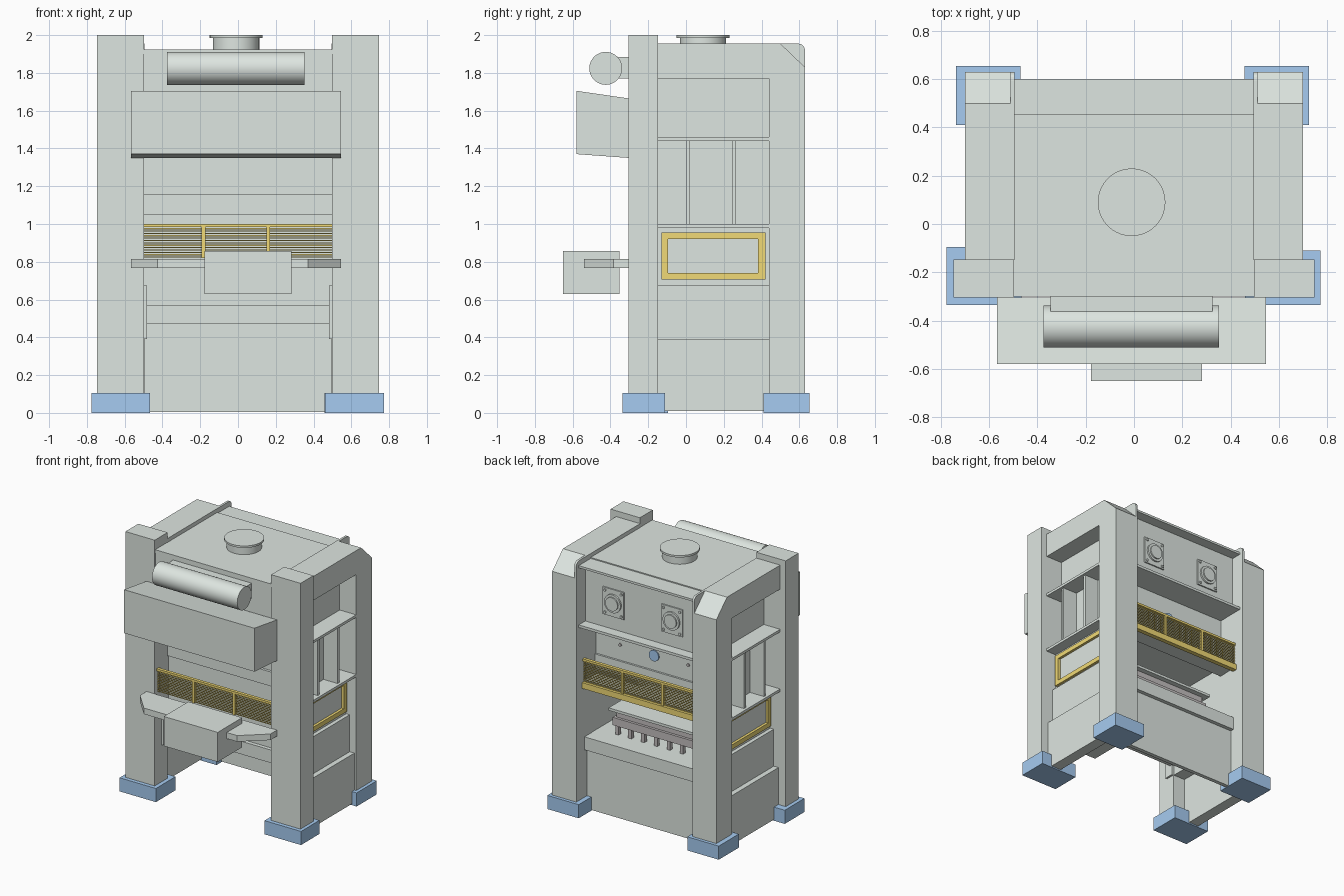
import bpy, bmesh, math
from mathutils import Matrix


def colour(name, rgb):
    m = bpy.data.materials.new(name)
    m.diffuse_color = (*rgb, 1)
    return m


GREY = colour("machine_grey", (0.73, 0.79, 0.75))
YELLOW = colour("safety_yellow", (0.88, 0.70, 0.18))
BLUE = colour("foot_blue", (0.38, 0.60, 0.88))
DIE = colour("die_grey", (0.55, 0.52, 0.52))


def finish(name, bm, mat):
    bmesh.ops.recalc_face_normals(bm, faces=bm.faces)
    me = bpy.data.meshes.new(name)
    bm.to_mesh(me)
    bm.free()
    ob = bpy.data.objects.new(name, me)
    bpy.context.collection.objects.link(ob)
    me.materials.append(mat)
    return ob


def boxes(name, items, mat=GREY):
    """One object from boxes given as (x0, x1, y0, y1, z0, z1)."""
    bm = bmesh.new()
    for x0, x1, y0, y1, z0, z1 in items:
        m = Matrix.Translation(((x0 + x1) / 2, (y0 + y1) / 2, (z0 + z1) / 2))
        bmesh.ops.create_cube(bm, size=1, matrix=m @ Matrix.Diagonal((x1 - x0, y1 - y0, z1 - z0, 1)))
    return finish(name, bm, mat)


def prism(name, pts, a, b, axis, mat=GREY):
    """Extrude a profile: (y, z) points along x, or (x, y) points along z."""
    bm = bmesh.new()
    vs = [bm.verts.new((a, p, q) if axis == 'X' else (p, q, a)) for p, q in pts]
    f = bm.faces.new(vs)
    r = bmesh.ops.extrude_face_region(bm, geom=[f])
    d = (b - a, 0, 0) if axis == 'X' else (0, 0, b - a)
    bmesh.ops.translate(bm, vec=d, verts=[v for v in r['geom'] if isinstance(v, bmesh.types.BMVert)])
    return finish(name, bm, mat)


def cylinder(name, c, r, length, axis='Z', mat=GREY, seg=40):
    bm = bmesh.new()
    rot = {'Z': Matrix(), 'X': Matrix.Rotation(math.pi / 2, 4, 'Y'), 'Y': Matrix.Rotation(math.pi / 2, 4, 'X')}[axis]
    bmesh.ops.create_cone(bm, cap_ends=True, segments=seg, radius1=r, radius2=r, depth=length,
                          matrix=Matrix.Translation(c) @ rot)
    ob = finish(name, bm, mat)
    bpy.ops.object.select_all(action='DESELECT')
    ob.select_set(True)
    bpy.context.view_layer.objects.active = ob
    bpy.ops.object.shade_smooth_by_angle(angle=math.radians(40))
    return ob


def mirror(ob):
    ob.modifiers.new("Mirror", 'MIRROR')
    return ob


# Feet and columns
boxes("feet", [(0.46, 0.772, -0.335, -0.11, 0, 0.105), (-0.776, -0.466, -0.335, -0.095, 0, 0.105),
               (0.457, 0.725, 0.41, 0.655, 0, 0.105), (-0.738, -0.47, 0.41, 0.655, 0, 0.105)], BLUE)
mirror(boxes("front_columns", [(0.497, 0.747, -0.305, -0.148, 0.01, 2.0)]))
mirror(prism("back_columns", [(0.44, 0.01), (0.63, 0.01), (0.63, 1.83), (0.5, 1.955), (0.44, 1.955)], 0.51, 0.70, 'X'))
arc = [(0.595 + 0.035 * math.cos(t), 1.92 + 0.035 * math.sin(t)) for t in (math.pi / 8 * i for i in range(5))]
mirror(prism("inner_side_plates", [(0.44, 0.01), (0.63, 0.01)] + arc + [(-0.15, 1.955), (-0.15, 1.77), (0.44, 1.77)],
             0.495, 0.512, 'X'))

# Side beams, recessed walls, ledges, ribs and lower panels
mirror(boxes("side_beams", [(0.51, 0.70, -0.15, 0.44, 1.77, 1.955)]))
mirror(boxes("side_walls", [(0.50, 0.56, -0.15, 0.44, 0.98, 1.77), (0.50, 0.615, -0.15, 0.44, 0.67, 0.98)]))
mirror(boxes("side_ledges", [(0.5, 0.70, -0.15, 0.44, 1.44, 1.46), (0.5, 0.70, -0.15, 0.44, 0.98, 1.0)]))
mirror(boxes("side_ribs", [(0.55, 0.68, y, y + 0.02, 1.0, 1.44) for y in (0.0, 0.243)]))
mirror(boxes("side_lower_panels", [(0.50, 0.645, -0.15, 0.44, 0.39, 0.675), (0.60, 0.685, -0.15, 0.44, 0.01, 0.39)]))

# Yellow side window frames
mirror(boxes("side_window_frames", [
    (0.61, 0.635, -0.13, 0.42, 0.705, 0.74), (0.61, 0.635, -0.13, 0.42, 0.92, 0.955),
    (0.61, 0.635, -0.13, -0.095, 0.74, 0.92), (0.61, 0.635, 0.382, 0.42, 0.74, 0.92)], YELLOW))

# Crown with roof plates and rear ledge
boxes("crown", [(-0.497, 0.497, -0.297, 0.52, 1.46, 1.90)])
boxes("roof_plate", [(-0.497, 0.497, -0.3, 0.455, 1.90, 1.925)])
boxes("rear_roof_plate", [(-0.497, 0.497, 0.455, 0.60, 1.90, 1.917)])
boxes("rear_ledge", [(-0.497, 0.497, 0.38, 0.60, 1.44, 1.46)])
cylinder("roof_vent", (-0.01, 0.09, 1.95), 0.123, 0.08)
cylinder("roof_vent_cap", (-0.01, 0.09, 1.9925), 0.14, 0.015)

# Rear fan plates with rings and bolts
for x in (-0.25, 0.25):
    boxes("fan_plate", [(x - 0.09, x + 0.09, 0.52, 0.53, 1.56, 1.77)])
    cylinder("fan_ring", (x, 0.53, 1.665), 0.07, 0.025, 'Y')
    cylinder("fan_hub", (x, 0.54, 1.665), 0.052, 0.025, 'Y')
    for sx in (-0.07, 0.07):
        for sz in (-0.085, 0.085):
            cylinder("fan_bolt", (x + sx, 0.532, 1.665 + sz), 0.01, 0.012, 'Y', seg=10)

# Slide with rear disc and bolts
boxes("slide", [(-0.497, 0.497, -0.13, 0.385, 1.16, 1.46)])
boxes("slide_flange", [(-0.497, 0.497, -0.15, 0.40, 1.05, 1.16)])
cylinder("slide_disc", (0, 0.388, 1.275), 0.042, 0.012, 'Y', BLUE)
for x in (-0.29, 0.29):
    cylinder("slide_bolt", (x, 0.388, 1.28), 0.012, 0.012, 'Y', DIE, seg=12)

# Bed: rear wall, bolster slab and guide rails; the front is open below the bolster
boxes("bed_rear_wall", [(-0.51, 0.51, 0.47, 0.50, 0.005, 0.47)])
boxes("bolster", [(-0.497, 0.497, -0.17, 0.53, 0.47, 0.57)])
boxes("front_shutter", [(-0.497, 0.497, -0.14, -0.12, 0.57, 1.05)])
mirror(boxes("guide_rails", [(0.482, 0.5, -0.22, -0.15, 0.39, 0.675)]))

# Die set on stub legs
boxes("die_top_plate", [(-0.38, 0.38, -0.10, 0.40, 0.755, 0.775)])
boxes("die_block", [(-0.34, 0.34, -0.06, 0.36, 0.70, 0.755)], DIE)
boxes("die_lower_plate", [(-0.36, 0.36, -0.08, 0.38, 0.64, 0.70)], DIE)
boxes("die_legs", [(x - 0.014, x + 0.014, y, y + 0.03, 0.57, 0.64)
                   for x in (-0.33 + 0.11 * i for i in range(7)) for y in (-0.06, 0.34)], DIE)


# Yellow slatted guards at front and back
def guard(name, y, z):
    parts = [(-0.497, 0.497, y - 0.012, y + 0.012, z + 0.163, z + 0.18)]
    parts += [(x - 0.01, x + 0.01, y - 0.012, y + 0.012, z, z + 0.17) for x in (-0.183, 0.16)]
    boxes(name, parts, YELLOW)
    boxes(name + "_slats", [(-0.497, 0.497, y - 0.003, y + 0.003, z + 0.002 + i * 0.0125, z + 0.008 + i * 0.0125)
                            for i in range(13)], YELLOW)


guard("front_guard", -0.27, 0.82)
guard("back_guard", 0.54, 1.0)
boxes("back_guard_sill", [(-0.497, 0.497, 0.525, 0.56, 0.955, 1.0)], YELLOW)
boxes("back_guard_shelf", [(-0.497, 0.497, 0.38, 0.525, 0.98, 1.0)])

# Front hood, air tank and bracket
prism("front_hood", [(-0.58, 1.705), (-0.58, 1.37), (-0.305, 1.35), (-0.305, 1.665)], -0.567, 0.546, 'X')
cylinder("air_tank", (-0.0115, -0.425, 1.824), 0.087, 0.727, 'X', seg=48)
boxes("tank_bracket", [(-0.345, 0.325, -0.37, -0.29, 1.77, 1.885)])

# Operator desk with chamfered arm
prism("desk_arm", [(-0.567, -0.305), (-0.567, -0.385), (-0.425, -0.54), (0.37, -0.54), (0.546, -0.385), (0.546, -0.305)],
      0.768, 0.815, 'Z')
boxes("operator_desk", [(-0.178, 0.282, -0.65, -0.352, 0.63, 0.858)])
